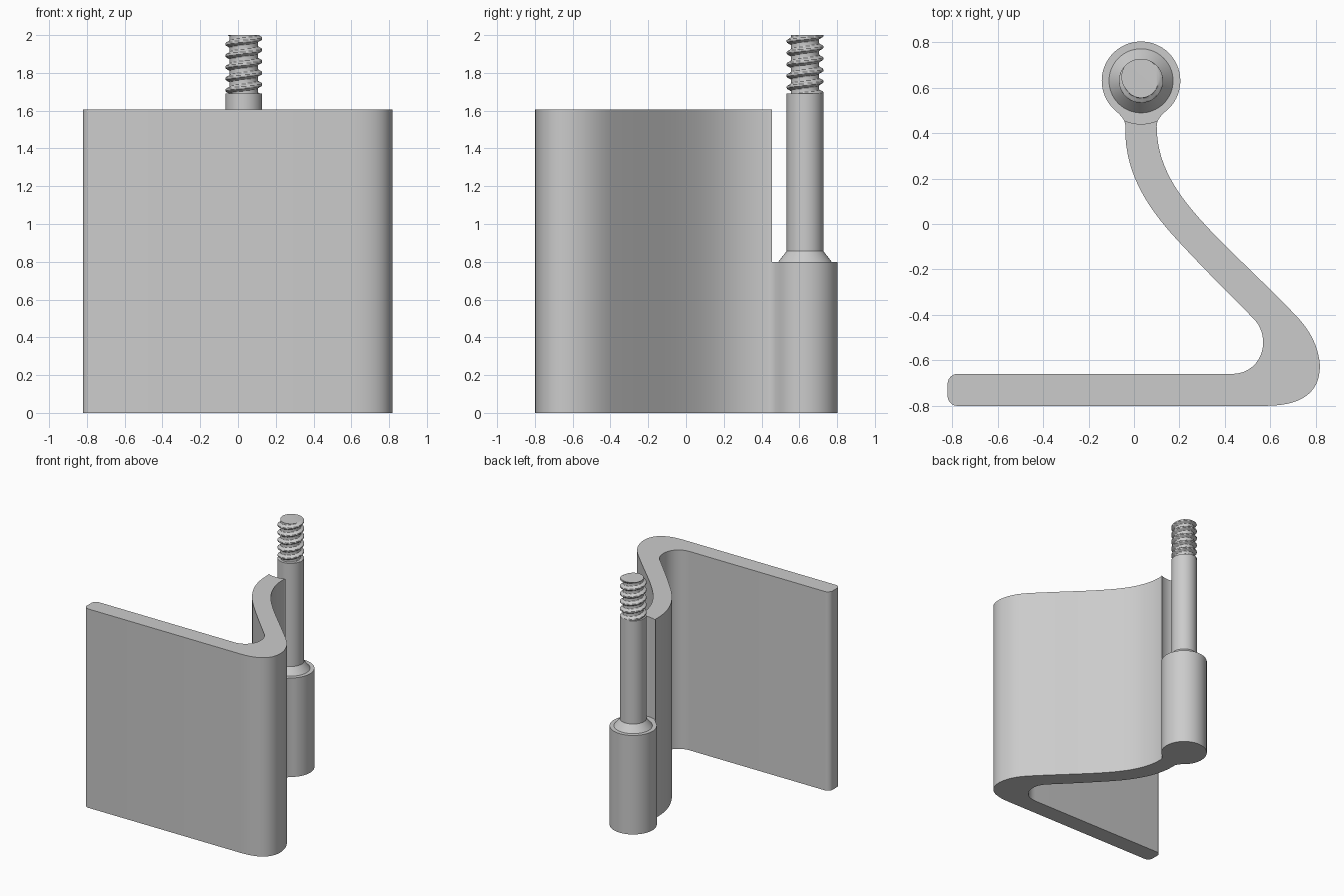
import bpy, bmesh, math

cube = bpy.data.objects.get("Cube")
if cube:
    bpy.data.objects.remove(cube, do_unlink=True)

steel = bpy.data.materials.new("plain grey steel")
steel.use_nodes = True
GREY = (0.6, 0.6, 0.6, 1)
steel.diffuse_color = GREY
steel.node_tree.nodes["Principled BSDF"].inputs["Base Color"].default_value = GREY

PIN_X, PIN_Y = 0.031, 0.63
BARREL_R, PIN_R = 0.173, 0.097
WALL_TOP, BARREL_TOP, THREAD_START, PIN_TOP = 1.607, 0.80, 1.69, 2.0


def finish(name, bm):
    bmesh.ops.recalc_face_normals(bm, faces=bm.faces)
    mesh = bpy.data.meshes.new(name)
    bm.to_mesh(mesh)
    bm.free()
    obj = bpy.data.objects.new(name, mesh)
    bpy.context.collection.objects.link(obj)
    mesh.materials.append(steel)
    return obj


def activate(obj):
    bpy.ops.object.select_all(action='DESELECT')
    obj.select_set(True)
    bpy.context.view_layer.objects.active = obj


def smooth(obj, angle=30):
    activate(obj)
    bpy.ops.object.shade_smooth_by_angle(angle=math.radians(angle))


def curve(a, b, c, d, steps=14):
    """Points on a cubic curve, without the last one."""
    for i in range(steps):
        t = i / steps
        s = 1 - t
        yield tuple(s**3 * p + 3*s*s*t * q + 3*s*t*t * r + t**3 * w
                    for p, q, r, w in zip(a, b, c, d))


def rings_mesh(name, rings):
    """Closed round body from equal-length rings of points, capped at both ends."""
    bm = bmesh.new()
    loops = [[bm.verts.new(p) for p in ring] for ring in rings]
    n = len(loops[0])
    for low, high in zip(loops, loops[1:]):
        for i in range(n):
            j = (i + 1) % n
            bm.faces.new((low[i], low[j], high[j], high[i]))
    bm.faces.new(loops[0][::-1])
    bm.faces.new(loops[-1])
    return finish(name, bm)


def ring(z, radius, n=64):
    """Ring round the pin axis; radius is a function of the angle."""
    angles = [math.tau * i / n for i in range(n)]
    return [(PIN_X + radius(a) * math.cos(a), PIN_Y + radius(a) * math.sin(a), z)
            for a in angles]


def turned(name, profile):
    return rings_mesh(name, [ring(z, lambda a, r=r: r) for r, z in profile])


# Bent plate with the barrel at its end: one outline, extruded upward
outline = []
for seg in (
    ((0.58, -0.80), (0.74, -0.80), (0.82, -0.74), (0.818, -0.62)),
    ((0.818, -0.62), (0.81, -0.53), (0.77, -0.46), (0.70, -0.39)),
    ((0.70, -0.39), (0.55, -0.235), (0.40, -0.10), (0.31, 0.0)),
    ((0.31, 0.0), (0.19, 0.13), (0.10, 0.26), (0.10, 0.43)),
    ((0.10, 0.43), (0.10, 0.46), (0.12, 0.48), (0.156, 0.51)),
):
    outline += curve(*seg)
for i in range(49):
    a = math.radians(-43.6 + 267.2 * i / 48)
    outline.append((PIN_X + BARREL_R * math.cos(a), PIN_Y + BARREL_R * math.sin(a)))
for seg in (
    ((-0.094, 0.51), (-0.06, 0.48), (-0.038, 0.46), (-0.038, 0.43)),
    ((-0.038, 0.43), (-0.045, 0.22), (0.07, 0.06), (0.19, -0.07)),
    ((0.19, -0.07), (0.31, -0.20), (0.43, -0.32), (0.53, -0.42)),
    ((0.53, -0.42), (0.61, -0.51), (0.56, -0.66), (0.43, -0.66)),
):
    outline += list(curve(*seg))[1 if seg[0][1] == 0.51 else 0:]
outline.append((0.43, -0.66))
outline += curve((-0.78, -0.66), (-0.80, -0.66), (-0.82, -0.68), (-0.82, -0.70), 6)
outline.append((-0.82, -0.70))
outline += curve((-0.82, -0.76), (-0.82, -0.78), (-0.80, -0.80), (-0.78, -0.80), 6)
outline.append((-0.78, -0.80))
plate = rings_mesh("hinge_plate",
                   [[(x, y, z) for x, y in outline] for z in (0, WALL_TOP)])

# Clear the space above the barrel
cutter = turned("barrel_clearance_cutter", [(0.19, BARREL_TOP), (0.19, PIN_TOP)])
cutter.hide_render = True
activate(plate)
cut = plate.modifiers.new("clearance", 'BOOLEAN')
cut.operation = 'DIFFERENCE'
cut.solver = 'EXACT'
cut.object = cutter
bpy.ops.object.modifier_apply(modifier=cut.name)
bpy.data.objects.remove(cutter, do_unlink=True)
smooth(plate)

# Pin shank with a sloped collar
shank = turned("pin_shank", [(0.141, BARREL_TOP - 0.01), (0.141, BARREL_TOP),
                             (PIN_R, 0.857), (PIN_R, THREAD_START)])
smooth(shank)

# Threaded pin end: radius follows a helix
PITCH, DEPTH, ROWS = 0.061, 0.022, 72


def thread_radius(z):
    def radius(a):
        phase = (z / PITCH - a / math.tau) % 1.0
        height = min(1.0, max(0.0, 1.5 - 5 * abs(phase - 0.5)))
        return PIN_R - DEPTH * (1 - height)
    return radius


heights = [THREAD_START - 0.01 + (PIN_TOP - THREAD_START + 0.01) * i / ROWS
           for i in range(ROWS + 1)]
thread = rings_mesh("pin_thread", [ring(z, thread_radius(z)) for z in heights])
smooth(thread, 35)
